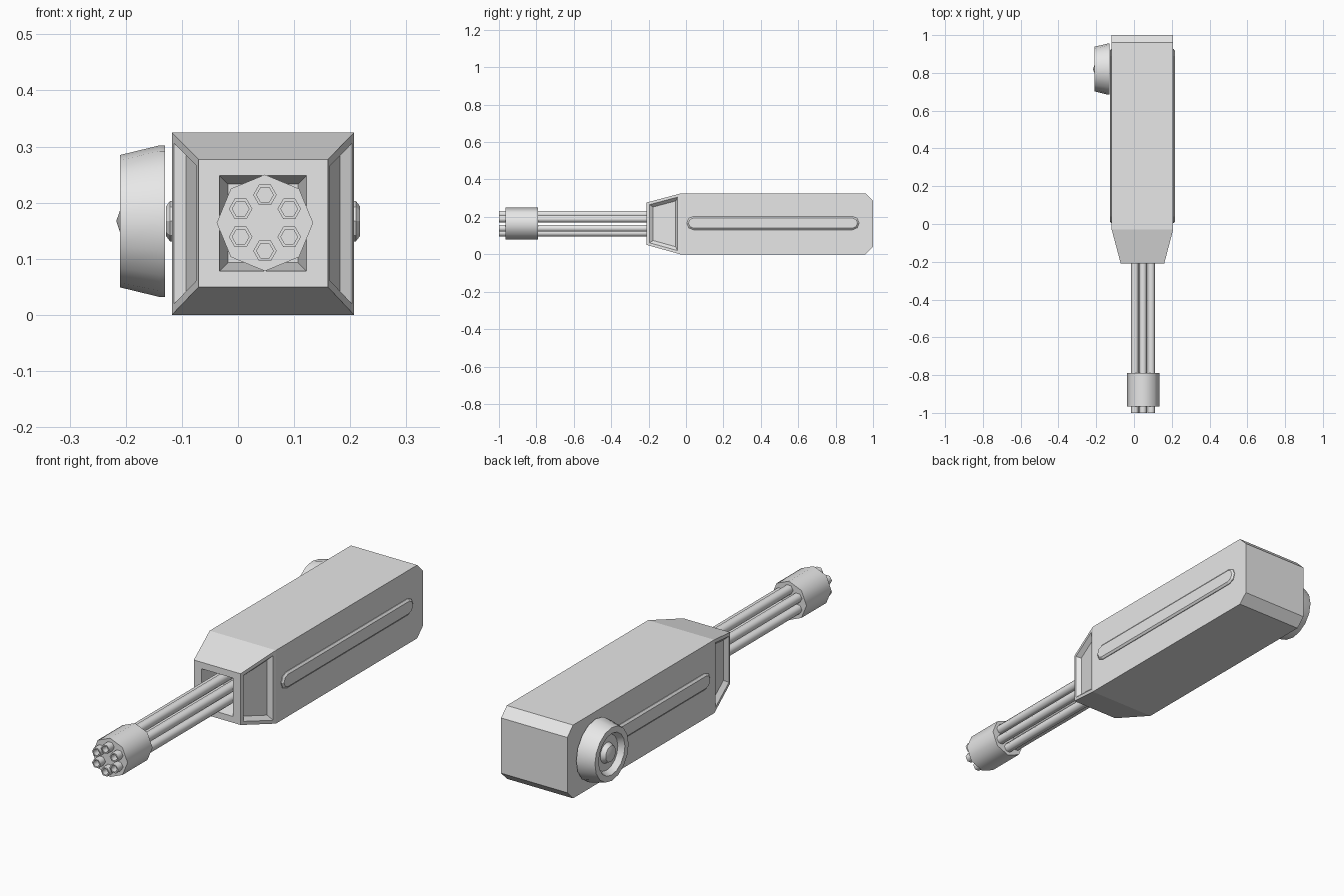
import bpy, bmesh, math
from mathutils import Vector, Matrix

if "Cube" in bpy.data.objects:
    bpy.data.objects.remove(bpy.data.objects["Cube"])

grey = bpy.data.materials.new("plain grey")
grey.use_nodes = True
grey.diffuse_color = (0.8, 0.8, 0.8, 1)
grey.node_tree.nodes["Principled BSDF"].inputs["Base Color"].default_value = (0.8, 0.8, 0.8, 1)

BODY_X = 0.045
BARREL_X, BARREL_Z = 0.048, 0.164


def finish(bm, name, angle=None):
    bmesh.ops.recalc_face_normals(bm, faces=bm.faces)
    mesh = bpy.data.meshes.new(name)
    bm.to_mesh(mesh)
    bm.free()
    mesh.materials.append(grey)
    ob = bpy.data.objects.new(name, mesh)
    bpy.context.collection.objects.link(ob)
    if angle:
        bpy.ops.object.select_all(action='DESELECT')
        ob.select_set(True)
        bpy.context.view_layer.objects.active = ob
        bpy.ops.object.shade_smooth_by_angle(angle=math.radians(angle))
    return ob


def loft(rings):
    """Skin matching rings of points and cap both ends."""
    bm = bmesh.new()
    loops = [[bm.verts.new(p) for p in ring] for ring in rings]
    n = len(loops[0])
    for a, b in zip(loops, loops[1:]):
        for i in range(n):
            j = (i + 1) % n
            bm.faces.new((a[i], a[j], b[j], b[i]))
    bm.faces.new(loops[0])
    bm.faces.new(loops[-1])
    return bm


def lathe(name, profile, sides, centre, axis, angle):
    """Turn (radius, distance along axis) pairs about the x or y axis."""
    bm = bmesh.new()
    direction = Vector((1, 0, 0)) if axis == 'x' else Vector((0, 1, 0))
    radial = Vector((0, 0, 1)) if axis == 'x' else Vector((1, 0, 0))
    pts = [bm.verts.new(direction * d + radial * r) for r, d in profile]
    edges = [bm.edges.new(pair) for pair in zip(pts, pts[1:])]
    bmesh.ops.spin(bm, geom=pts + edges, cent=(0, 0, 0), axis=direction,
                   angle=math.tau, steps=sides, use_duplicate=False)
    bmesh.ops.remove_doubles(bm, verts=bm.verts, dist=0.0001)
    bmesh.ops.translate(bm, verts=bm.verts, vec=centre)
    return finish(bm, name, angle)


# Housing: muzzle recess, tapered nose, long box, chamfered back
def rect(y, x0, x1, z0, z1):
    return [(x0, y, z0), (x1, y, z0), (x1, y, z1), (x0, y, z1)]


left, right, top = -0.118, 0.207, 0.325
bm = loft([
    rect(-0.12, -0.018, 0.107, 0.093, 0.233),
    rect(-0.21, -0.033, 0.122, 0.078, 0.248),
    rect(-0.21, -0.07, 0.16, 0.05, 0.277),
    rect(-0.03, left, right, 0, top),
    rect(0.96, left, right, 0, top),
    rect(1.0, left, right, 0.04, 0.285),
])
bmesh.ops.recalc_face_normals(bm, faces=bm.faces)

# Sunken panels on both sides of the nose
panels = [f for f in bm.faces if abs(f.normal.x) > 0.9
          and f.calc_center_median().y < 0
          and abs(f.calc_center_median().x - BODY_X) > 0.1]
bmesh.ops.inset_individual(bm, faces=panels, thickness=0.015, use_even_offset=True)
bmesh.ops.inset_individual(bm, faces=panels, thickness=0.016, depth=-0.018,
                           use_even_offset=True)
finish(bm, "housing")


# Raised rails with rounded ends
def stadium(x, radius):
    ring = []
    for end, start in ((0.89, -90), (0.04, 90)):
        for i in range(5):
            a = math.radians(start + 45 * i)
            ring.append((x, end + radius * math.cos(a), 0.167 + radius * math.sin(a)))
    return ring


for name, side, sign in (("left_rail", right, 1), ("right_rail", left, -1)):
    finish(loft([stadium(side - sign * 0.005, 0.036), stadium(side + sign * 0.003, 0.036),
                 stadium(side + sign * 0.01, 0.027)]), name)

# Ring of six hollow barrels
barrel = [(0, -0.95), (0.015, -0.95), (0.015, -1), (0.021, -1), (0.021, -0.12), (0, -0.12)]
for i in range(6):
    a = math.radians(90 + 60 * i)
    centre = (BARREL_X + 0.05 * math.cos(a), 0, BARREL_Z + 0.05 * math.sin(a))
    lathe(f"barrel_{i + 1}", barrel, 6, centre, 'y', 65)

# Collar near the muzzle
lathe("barrel_collar", [(0, -0.965), (0.086, -0.965), (0.086, -0.79), (0, -0.79)],
      8, (BARREL_X, 0, BARREL_Z), 'y', 50)

# Dished round knob on the side, with a pointed centre
knob = [(0, -0.13), (0.135, -0.13), (0.135, -0.14), (0.118, -0.21), (0.092, -0.21),
        (0.078, -0.185), (0.045, -0.185), (0.035, -0.205), (0, -0.217)]
lathe("side_knob", knob, 16, (0, 0.82, 0.167), 'x', 35)
